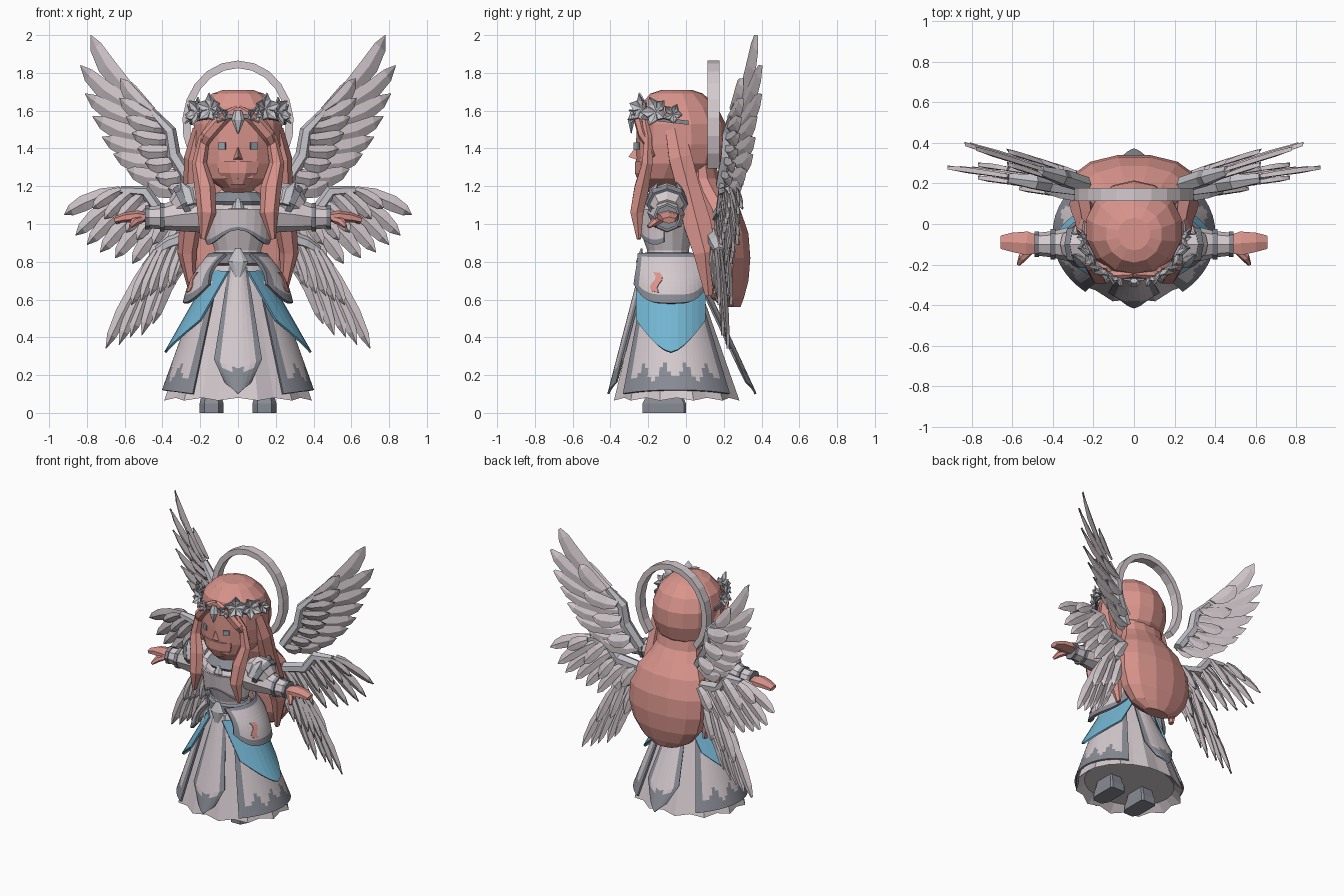
import bpy, bmesh, math
from mathutils import Vector
from math import sin, cos, pi, radians

if "Cube" in bpy.data.objects:
    bpy.data.objects.remove(bpy.data.objects["Cube"])

def material(name, c):
    m = bpy.data.materials.new(name)
    m.diffuse_color = (*c, 1)
    m.use_nodes = True
    m.node_tree.nodes["Principled BSDF"].inputs["Base Color"].default_value = m.diffuse_color
    return m

PINK = material("rose_pink", (0.70, 0.30, 0.265))
WHITE = material("pale_lilac", (0.66, 0.59, 0.62))
SILVER = material("light_silver", (0.55, 0.54, 0.58))
GREY = material("steel_grey", (0.25, 0.26, 0.30))
BLUE = material("sky_blue", (0.17, 0.46, 0.64))
EYE = material("eye_blue_grey", (0.30, 0.40, 0.45))

def build(name, verts, faces, mats, rule=None, solid=0):
    me = bpy.data.meshes.new(name)
    me.from_pydata([tuple(v) for v in verts], [], faces)
    bm = bmesh.new()
    bm.from_mesh(me)
    bmesh.ops.recalc_face_normals(bm, faces=bm.faces)
    bm.to_mesh(me)
    bm.free()
    ob = bpy.data.objects.new(name, me)
    bpy.context.collection.objects.link(ob)
    for m in (mats if isinstance(mats, tuple) else (mats,)):
        me.materials.append(m)
    if rule:
        for p in me.polygons:
            p.material_index = rule(p)
    if solid:
        mod = ob.modifiers.new("thickness", 'SOLIDIFY')
        mod.thickness, mod.offset = solid, 0
    return ob

def skin(rings):
    # bridge equal rings of points and cap both ends
    n = len(rings[0])
    faces = [(k*n+i, k*n+(i+1) % n, k*n+n+(i+1) % n, k*n+n+i)
             for k in range(len(rings)-1) for i in range(n)]
    faces += [tuple(range(n)), tuple(range(len(rings)*n-n, len(rings)*n))]
    return [p for r in rings for p in r], faces

def loft(name, prof, mat, n=14):
    # profile rows: z, x radius, y radius, y centre
    rings = [[Vector((rx*cos(2*pi*(i+.5)/n), cy+ry*sin(2*pi*(i+.5)/n), z)) for i in range(n)]
             for z, rx, ry, cy in prof]
    return build(name, *skin(rings), mat)

def strand(name, pts, radii, mat, depth=1, n=6):
    # tapered tube; depth scales the section along y
    pts = [Vector(p) for p in pts]
    rings = []
    for k, p in enumerate(pts):
        t = (pts[min(k+1, len(pts)-1)] - pts[max(k-1, 0)]).normalized()
        side = t.cross(Vector((0, 1, 0))).normalized()
        up = side.cross(t)
        rings.append([p + radii[k]*(side*cos(2*pi*i/n) + up*depth*sin(2*pi*i/n)) for i in range(n)])
    return build(name, *skin(rings), mat)

def patch(name, fn, nu, nv, mats, rule=None, solid=0.012):
    # sheet from fn(u, v), u in -1..1, v in 0..1; the rule gets face u, v
    verts = [fn(2*i/nu-1, j/nv) for j in range(nv+1) for i in range(nu+1)]
    faces = [(j*(nu+1)+i, j*(nu+1)+i+1, (j+1)*(nu+1)+i+1, (j+1)*(nu+1)+i)
             for j in range(nv) for i in range(nu)]
    r = (lambda p: rule(2*(p.index % nu+.5)/nu-1, (p.index//nu+.5)/nv)) if rule else None
    return build(name, verts, faces, mats, r, solid)

def skirt_at(z, ang, off=0):
    t = (0.8-z)/0.72
    return Vector(((.14+.24*t+off)*cos(ang), -.09+.04*t+(.12+.2*t+off)*sin(ang), z))

# head and long hair
loft("head", [(1.71, .08, .08, -.05), (1.69, .14, .14, -.05), (1.62, .21, .205, -.04),
              (1.53, .24, .235, -.025), (1.42, .24, .24, -.025), (1.32, .225, .225, -.04),
              (1.24, .17, .18, -.08), (1.19, .09, .12, -.1), (1.12, .06, .06, -.08)], PINK)
loft("back_hair", [(1.36, .17, .07, .08), (1.24, .17, .09, .09), (1.17, .2, .11, .12), (1.08, .26, .12, .17),
                   (.95, .3, .13, .205), (.82, .305, .13, .215), (.7, .27, .12, .215),
                   (.61, .2, .09, .22), (.56, .1, .05, .24)], PINK, 12)
build("nose", [(-.025, -.26, 1.34), (.025, -.26, 1.34), (0, -.25, 1.43), (0, -.305, 1.355)],
      [(0, 1, 3), (1, 2, 3), (2, 0, 3), (0, 2, 1)], PINK)
loft("chin", [(1.33, .12, .06, -.215), (1.27, .11, .06, -.215), (1.21, .06, .05, -.2)], PINK, 8)
for s in (1, -1):
    strand("fringe_lock", [(0, -.25, 1.61), (.08*s, -.255, 1.56), (.16*s, -.23, 1.47), (.21*s, -.17, 1.36)],
           [.02, .035, .035, .01], PINK, .7)
    strand("front_lock", [(.12*s, -.22, 1.56), (.18*s, -.2, 1.45), (.205*s, -.205, 1.32), (.175*s, -.235, 1.19),
                          (.165*s, -.26, 1.06), (.185*s, -.25, .92)],
           [.02, .03, .04, .055, .05, .015], PINK, .8)
    strand("side_lock", [(.2*s, -.06, 1.5), (.235*s, -.03, 1.35), (.24*s, .01, 1.2), (.25*s, .06, 1.0),
                         (.27*s, .1, .85), (.24*s, .12, .62)], [.04, .05, .05, .06, .05, .015], PINK, 1.4)
    patch("eye", lambda u, v: Vector((s*.085+.018*u, -.262+.012*u*s, 1.395+.036*v)), 1, 1, EYE, solid=.009)

# halo, an open ring behind the head
rings = []
for k in range(17):
    a = radians(-45 + 270*k/16)
    rings.append([Vector(((.275+d)*cos(a), .145+e, 1.53+(.315+d)*sin(a)))
                  for d, e in ((-.02, -.032), (.02, -.032), (.02, .032), (-.02, .032))])
build("halo", *skin(rings), WHITE)

# flower crown
def flower(c, ang, size):
    out = Vector((cos(ang), sin(ang), .15)).normalized()
    side = Vector((-sin(ang), cos(ang), 0))
    up = out.cross(side)
    verts, faces = [], []
    for k in range(5):
        a = 2*pi*k/5 + ang
        d, w = side*cos(a)+up*sin(a), up*cos(a)-side*sin(a)
        b = len(verts)
        verts += [c, c+d*size*.55+w*size*.36+out*.02, c+d*size+out*.035,
                  c+d*size*.55-w*size*.36+out*.02, c+d*size*.5+out*.006]
        faces += [(b, b+1, b+4), (b+1, b+2, b+4), (b+2, b+3, b+4), (b+3, b, b+4)]
    build("crown_flower", verts, faces, SILVER, solid=.008)

for s in (1, -1):
    for deg, z, size in ((20, 1.575, .045), (36, 1.61, .08), (60, 1.595, .08), (82, 1.58, .055)):
        a = radians(-90 + s*deg)
        flower(Vector((.24*cos(a), -.035+.24*sin(a), z)), a, size)
patch("circlet", lambda u, v: Vector((.25*sin(u*1.75), -.03-.247*cos(u*1.75), 1.53+.022*v+.03*cos(u*1.75))),
      16, 1, GREY)
strand("crown_pendant", [(0, -.28, 1.6), (0, -.29, 1.55), (0, -.29, 1.48)], [.02, .035, .004], SILVER, .6)

# torso, chest trim and collar
loft("torso", [(1.2, .07, .06, -.08), (1.14, .14, .1, -.09), (1.08, .17, .135, -.1), (1.0, .175, .15, -.105),
               (.93, .15, .13, -.1), (.86, .125, .11, -.095), (.76, .15, .125, -.09)], WHITE)
patch("chest_plate", lambda u, v: Vector(((.185-.02*v)*sin(u*1.5), -.105-(.165-.015*v)*cos(u*1.5),
      1.08-v*(.15-.04*cos(u*4)))), 12, 7, (WHITE, GREY), lambda u, v: int(v > .84))
loft("belt", [(.85, .135, .12, -.095), (.84, .15, .135, -.095), (.79, .165, .14, -.09), (.78, .15, .125, -.09)], GREY)
strand("belt_clasp", [(0, -.235, .87), (0, -.245, .8), (0, -.25, .69)], [.015, .055, .004], SILVER, .4)
strand("collar_gem", [(0, -.22, 1.13), (0, -.235, 1.08), (0, -.24, 1.02)], [.015, .035, .004], SILVER, .6)
loft("collar", [(1.17, .09, .08, -.09), (1.17, .11, .1, -.09), (1.12, .165, .135, -.1), (1.1, .15, .12, -.1)], GREY)

# arms
for s in (1, -1):
    strand("sleeve", [(.1*s, -.1, 1.06), (.2*s, -.1, 1.06), (.3*s, -.1, 1.05), (.4*s, -.1, 1.035), (.49*s, -.1, 1.035)],
           [.08, .105, .09, .065, .055], WHITE, 1, 8)
    strand("shoulder_guard", [(.17*s, -.1, 1.13), (.22*s, -.1, 1.13), (.28*s, -.1, 1.115), (.33*s, -.1, 1.08)],
           [.055, .09, .1, .06], WHITE, 1.1, 8)
    strand("shoulder_trim", [(.27*s, -.1, 1.115), (.3*s, -.1, 1.1)], [.105, .098], GREY, 1.1, 8)
    for dx in (-.05, .05):
        strand("shoulder_ornament", [(.25*s, -.1+2*dx, 1.1), (.27*s, -.1+1.4*dx, 1.17), (.3*s, -.1+dx, 1.22)],
               [.035, .04, .005], SILVER, .6)
    for x, r in ((.4, .075), (.48, .064)):
        strand("cuff", [((x-.012)*s, -.1, 1.035), ((x+.012)*s, -.1, 1.035)], [r, r], GREY, 1, 8)
    strand("hand", [(.48*s, -.1, 1.035), (.53*s, -.095, 1.04), (.6*s, -.09, 1.035), (.655*s, -.09, 1.02)],
           [.025, .032, .026, .018], PINK, 2.1)
    strand("thumb", [(.51*s, -.13, 1.025), (.55*s, -.165, 1.01), (.57*s, -.2, .985)], [.02, .022, .01], PINK)
    # boots
    rings = [[Vector((s*.14+.063*x*k, -.115+.115*y*k, z)) for x, y in
              ((-.6, -1), (.6, -1), (1, -.6), (1, .9), (.8, 1), (-.8, 1), (-1, .9), (-1, -.6))]
             for z, k in ((0, 1), (.05, 1), (.075, .9), (.16, .7))]
    build("boot", *skin(rings), GREY)

# skirt with a fluted hem, closed underneath
rings = []
for k, z in enumerate((.8, .65, .5, .35, .2, .08)):
    rings.append([skirt_at(z-(.015 if k == 5 and i % 2 else 0), 2*pi*i/24, .02*k/5*(i % 2)) for i in range(24)])
rings.append([skirt_at(.12, 2*pi*i/24, -.03) for i in range(24)])
build("skirt", *skin(rings), WHITE)

# front and back panels with trimmed edges and ornate points
def panel(sign):
    def fn(u, v):
        z = .77 - .61*v - .06*v*(1-abs(u))
        w = (.045+.1*v) if v < .8 else .125-.3*(v-.8)
        p = skirt_at(z, sign*pi/2, .02+.025*v + (.06*v if sign > 0 else 0))
        return Vector((u*w, p.y-sign*.03*u*u, z))
    return fn
hem = lambda u, v: int(abs(u) > .74 or v > .78+.09*abs(sin(u*4)))
patch("front_panel", panel(-1), 8, 20, (WHITE, GREY), hem)
patch("back_panel", panel(1), 8, 20, (WHITE, GREY), hem)

for s in (1, -1):
    # overskirt halves with ornate hems
    def over(u, v):
        z = .7 - .6*v + .02*(1-u*u)*v
        p = skirt_at(z, u*radians(54), .015+.015*v)
        return Vector((p.x*s, p.y, z))
    patch("overskirt", over, 28, 24, (WHITE, GREY),
          lambda u, v: int(abs(u) > .87 or v > .9-.14*abs(sin(u*8))**2))

    # blue hip drape with a dark edge
    def drape(u, v):
        z = .75 - v*(.43-.17*abs(u)**1.6)
        return Vector((s*(.14+(.75-z)*.57-.09*u*u), -.08+u*.18, z))
    patch("hip_drape", drape, 10, 8, BLUE)

    # rounded hip plate with rim
    def plate(off):
        def fn(u, v):
            z = .84 - v*(.26-.1*u**4)
            return Vector((s*(.145+off+(.84-z)*.53+.025*sin(v*pi)-.08*u*u), -.08+u*(.17+.02*v), z))
        return fn
    patch("hip_plate", plate(0), 16, 12, (WHITE, GREY), lambda u, v: int(abs(u) > .86 or v > .85 or v < .1), .02)
    mark = plate(.014)
    patch("hip_mark", lambda u, v: mark(-.42+.1*u+.08*sin(v*6), .38+.4*v), 2, 5, PINK, solid=.006)

# wings
def feather(s, root, tip, width, yf, bend, layer):
    a, b = Vector(root), Vector(tip)
    d = b-a
    n = Vector((-d.y, d.x)).normalized()
    verts, faces = [], []
    for t, w in ((0, .5), (.3, .9), (.65, 1), (.87, .7), (1, .04)):
        c = a + d*t - n*bend*4*t*(1-t)
        for k, dy in ((-1, 0), (0, -.012), (1, 0), (0, .012)):
            q = c + n*k*w*width/2
            verts.append(Vector((s*q.x, yf(abs(q.x))+layer+dy*(w+.2)-.01*k, q.y)))
    for j in range(4):
        faces += [(4*j+i, 4*j+(i+1) % 4, 4*j+4+(i+1) % 4, 4*j+4+i) for i in range(4)]
    faces += [(0, 1, 2, 3), (16, 17, 18, 19)]
    build("wing_feather", verts, faces, WHITE)

def along(path, t):
    f = t*(len(path)-1)
    i = min(int(f), len(path)-2)
    return Vector(path[i]).lerp(Vector(path[i+1]), f-i)

wings = [  # bone path, feather tips, y at centre and slope over x, feather width, bend
    ("upper", [(.46, 1.6), (.36, 1.49), (.34, 1.36), (.24, 1.2)],
     [(.78, 2.0), (.835, 1.84), (.81, 1.69), (.77, 1.57), (.72, 1.46), (.66, 1.37), (.59, 1.29), (.5, 1.24)],
     (.13, .31), .1, .04),
    ("middle", [(.62, 1.18), (.49, 1.17), (.42, 1.07), (.26, 1.04)],
     [(.92, 1.05), (.86, .94), (.8, .89), (.73, .85), (.65, .82), (.56, .79), (.47, .8)], (.15, .14), .085, -.015),
    ("lower", [(.43, .86), (.36, .9), (.27, .93), (.2, .96)],
     [(.7, .34), (.63, .36), (.57, .4), (.51, .41), (.45, .47), (.42, .56), (.37, .66)], (.12, .15), .075, -.01)]
for name, bone, tips, (y0, k), width, bend in wings:
    yf = lambda x: y0 + k*x
    for s in (1, -1):
        m = len(tips)
        for i, tip in enumerate(tips):
            root = along(bone, i/(m-1))
            feather(s, root, tip, width, yf, bend, .006*(i % 3))
            # short covert feathers in front and behind
            short = root.lerp(Vector(tip), .5) + Vector((0, -.03))
            feather(s, root, short, width*.8, yf, bend/2, -.028)
            if i % 2 == 0:
                feather(s, root, short, width, yf, bend/2, .036)
        strand(name+"_wing_bone", [(s*x, yf(x)-.01, z) for x, z in bone], [.022, .035, .038, .035], SILVER, 1.2)
